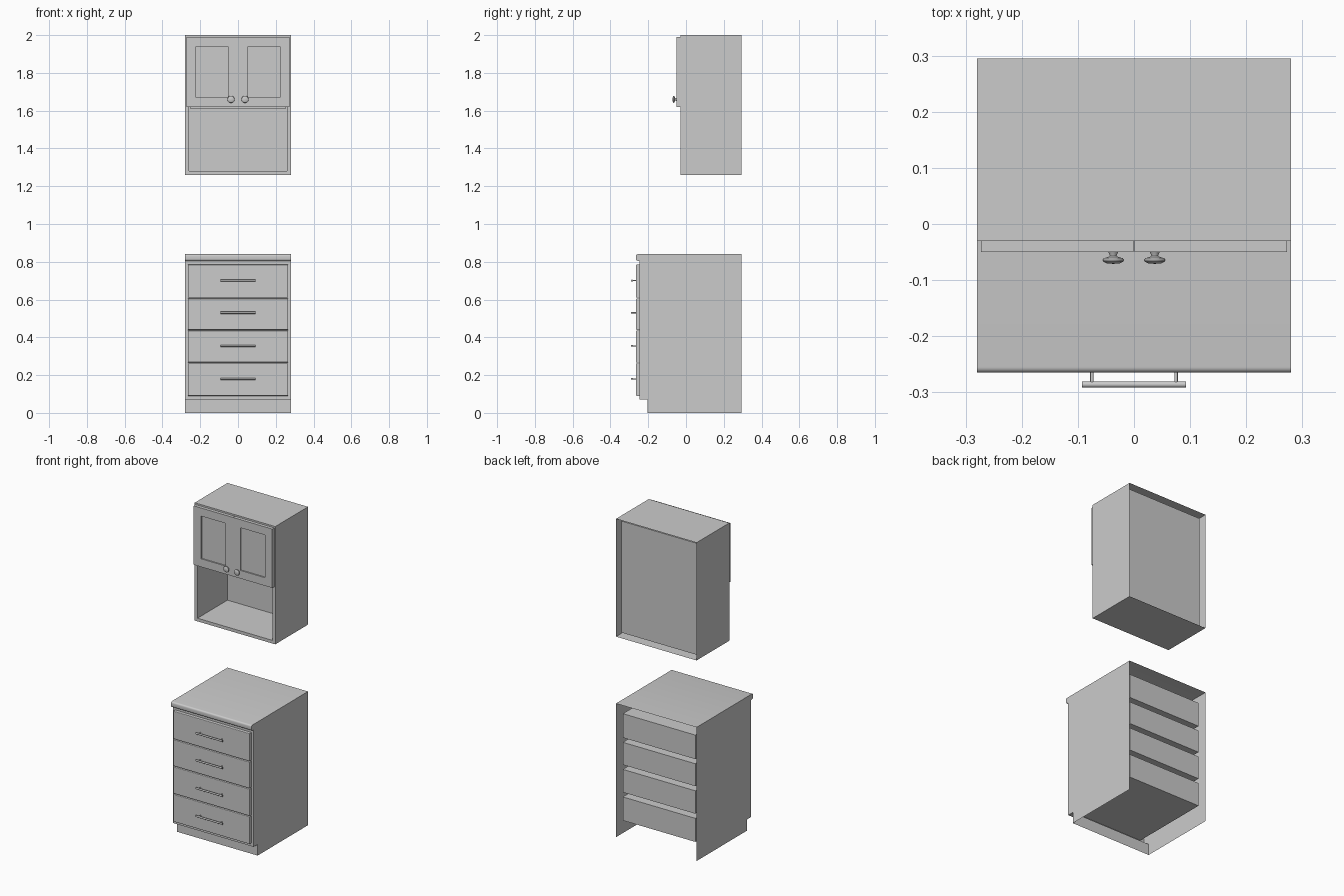
import bpy, bmesh, math
from mathutils import Matrix, Vector

if "Cube" in bpy.data.objects:
    bpy.data.objects.remove(bpy.data.objects["Cube"])


def finish(name, bm, smooth=False):
    mesh = bpy.data.meshes.new(name)
    bm.to_mesh(mesh)
    bm.free()
    ob = bpy.data.objects.new(name, mesh)
    bpy.context.collection.objects.link(ob)
    if smooth:
        bpy.ops.object.select_all(action='DESELECT')
        ob.select_set(True)
        bpy.context.view_layer.objects.active = ob
        bpy.ops.object.shade_smooth_by_angle(angle=math.radians(40))
    return ob


def box_bm(x0, x1, y0, y1, z0, z1):
    bm = bmesh.new()
    m = Matrix.Translation(((x0 + x1) / 2, (y0 + y1) / 2, (z0 + z1) / 2))
    bmesh.ops.create_cube(bm, size=1, matrix=m @ Matrix.Diagonal((x1 - x0, y1 - y0, z1 - z0, 1)))
    bm.normal_update()
    return bm


def face_towards(bm, y):
    return next(f for f in bm.faces if f.normal.y * y > 0.9)


def recess(bm, margin, depth):
    """Inset the front face and push it back in a straight-sided pocket."""
    front = face_towards(bm, -1)
    bmesh.ops.inset_region(bm, faces=[front], thickness=margin)
    pocket = bmesh.ops.extrude_discrete_faces(bm, faces=[front])['faces'][0]
    bmesh.ops.translate(bm, verts=pocket.verts, vec=(0, depth, 0))


def cylinder(bm, centre, axis, radius, length):
    rot = Vector((0, 0, 1)).rotation_difference(Vector(axis)).to_matrix().to_4x4()
    bmesh.ops.create_cone(bm, cap_ends=True, segments=16, radius1=radius, radius2=radius,
                          depth=length, matrix=Matrix.Translation(centre) @ rot)


HALF, BACK, WALL = 0.28, 0.295, 0.028

# Wall cabinet: open-backed shell with a framed pocket
bm = box_bm(-HALF, HALF, -0.03, BACK, 1.26, 2.0)
bmesh.ops.delete(bm, geom=[face_towards(bm, 1)], context='FACES_ONLY')
recess(bm, WALL, 0.297)
finish("wall_cabinet_body", bm)

# Shelf behind the lower edge of the doors
finish("wall_cabinet_shelf", box_bm(-HALF + WALL, HALF - WALL, -0.03, 0.267, 1.61, 1.635))

# Doors and turned knobs, mirrored left and right
knob_profile = [(0.009, 0), (0.007, 0.004), (0.006, 0.007), (0.010, 0.009), (0.017, 0.011),
                (0.019, 0.014), (0.018, 0.017), (0.012, 0.020), (0, 0.021)]
for side, label in ((-1, "left"), (1, "right")):
    x0, x1 = sorted((side * 0.001, side * 0.273))
    bm = box_bm(x0, x1, -0.05, -0.03, 1.62, 1.99)
    recess(bm, 0.072, 0.008)
    finish(label + "_door", bm)

    bm = bmesh.new()
    pts = [bm.verts.new((side * 0.037 + r, -0.05 - d, 1.66)) for r, d in knob_profile]
    edges = [bm.edges.new(p) for p in zip(pts, pts[1:])]
    bmesh.ops.spin(bm, geom=pts + edges, cent=(side * 0.037, 0, 1.66), axis=(0, 1, 0),
                   angle=math.tau, steps=24)
    bmesh.ops.remove_doubles(bm, verts=bm.verts, dist=1e-5)
    bmesh.ops.recalc_face_normals(bm, faces=bm.faces)
    finish(label + "_knob", bm, smooth=True)

# Base cabinet: side profile with toe kick and rounded worktop nose, open back and floor
profile = [(BACK, 0), (-0.205, 0), (-0.205, 0.07), (-0.245, 0.07), (-0.245, 0.805)]
for cz, start in ((0.815, 90), (0.83, 0)):
    for k in range(5):
        a = math.radians(start - 0 + k * 22.5)
        s = -1 if start == 90 else 1
        h, v = (math.sin(a - math.pi / 2), -math.cos(a - math.pi / 2)) if s < 0 else (math.cos(a), math.sin(a))
        profile.append((-0.255 - 0.01 * h, cz + 0.01 * v))
profile.append((BACK, 0.84))
bm = bmesh.new()
left = [bm.verts.new((-HALF, y, z)) for y, z in profile]
right = [bm.verts.new((HALF, y, z)) for y, z in profile]
bm.faces.new(left)
bm.faces.new(right[::-1])
for i in range(1, len(profile) - 1):
    bm.faces.new((left[i], right[i], right[i + 1], left[i + 1]))
bmesh.ops.recalc_face_normals(bm, faces=bm.faces)
finish("base_cabinet_body", bm, smooth=True)

# Four drawers: box, overlay front and bar handle
drawers = [(0.61, 0.785, 0.70), (0.44, 0.605, 0.53), (0.267, 0.435, 0.355), (0.09, 0.262, 0.18)]
for n, (z0, z1, hz) in enumerate(drawers, 1):
    bm = box_bm(-HALF + WALL, HALF - WALL, -0.245, 0.267, z0 + 0.012, z1 - 0.012)
    bmesh.ops.delete(bm, geom=[face_towards(bm, -1)], context='FACES_ONLY')
    finish(f"drawer_{n}_box", bm)

    bm = box_bm(-0.265, 0.265, -0.265, -0.245, z0, z1)
    rim = list(face_towards(bm, -1).edges)
    bmesh.ops.bevel(bm, geom=rim, offset=0.004, segments=2, profile=0.5, affect='EDGES')
    finish(f"drawer_{n}_front", bm)

    bm = bmesh.new()
    cylinder(bm, (0, -0.286, hz), (1, 0, 0), 0.0055, 0.186)
    for x in (-0.075, 0.075):
        cylinder(bm, (x, -0.275, hz), (0, 1, 0), 0.003, 0.022)
    finish(f"drawer_{n}_handle", bm, smooth=True)
